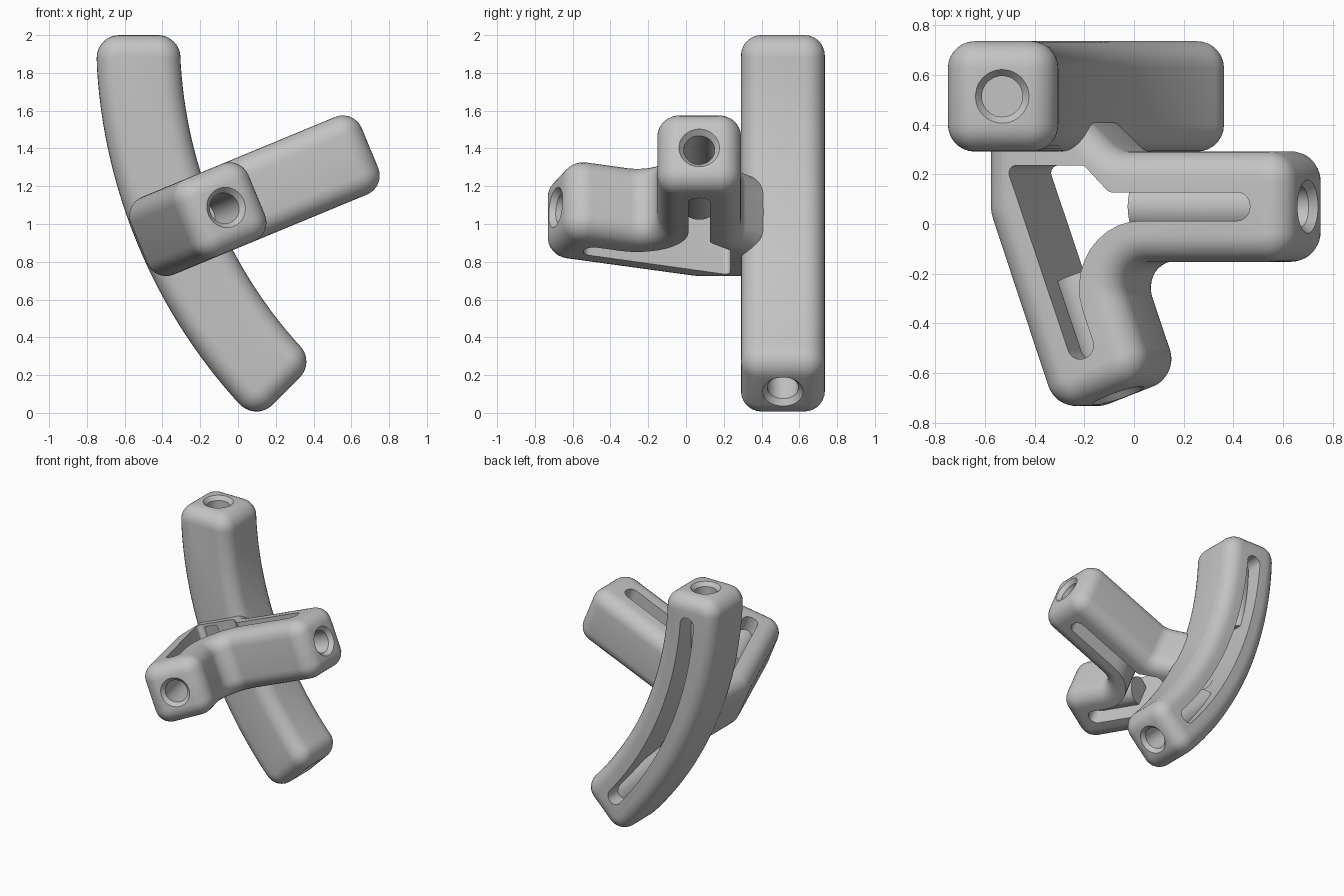
import bpy, bmesh, math
from mathutils import Vector

cube = bpy.data.objects.get("Cube")
if cube:
    bpy.data.objects.remove(cube, do_unlink=True)

HALF = 0.222      # half thickness of every bar
SLOT = 0.057      # half width of every slot
ROUND = 0.108     # edge rounding


def rounded(points, steps=10):
    """Round each (x, y, radius) corner of a polygon."""
    out = []
    for i, (x, y, r) in enumerate(points):
        c = Vector((x, y))
        if r == 0:
            out.append(c)
            continue
        a = (Vector(points[i - 1][:2]) - c).normalized()
        b = (Vector(points[(i + 1) % len(points)][:2]) - c).normalized()
        half = a.angle(b) / 2
        centre = c + (a + b).normalized() * r / math.sin(half)
        p, q = c + a * r / math.tan(half) - centre, c + b * r / math.tan(half) - centre
        turn = math.atan2(p.x * q.y - p.y * q.x, p.dot(q))
        for k in range(steps + 1):
            t = turn * k / steps
            out.append(centre + Vector((p.x * math.cos(t) - p.y * math.sin(t),
                                        p.x * math.sin(t) + p.y * math.cos(t))))
    return out


def make_object(name, bm):
    bmesh.ops.recalc_face_normals(bm, faces=bm.faces)
    mesh = bpy.data.meshes.new(name)
    bm.to_mesh(mesh)
    bm.free()
    obj = bpy.data.objects.new(name, mesh)
    bpy.context.collection.objects.link(obj)
    return obj


def skin(name, rings):
    """Join equal rings of points into a closed solid."""
    bm = bmesh.new()
    loops = [[bm.verts.new(p) for p in ring] for ring in rings]
    n = len(loops[0])
    for low, high in zip(loops, loops[1:]):
        for i in range(n):
            j = (i + 1) % n
            bm.faces.new((low[i], low[j], high[j], high[i]))
    bm.faces.new(loops[0][::-1])
    bm.faces.new(loops[-1])
    return make_object(name, bm)


def slab(name, profile, place, low, high, r=0.0, steps=7):
    """Extrude a profile, with rolled edges of radius r."""
    mitre = []
    for i, p in enumerate(profile):
        e = (p - profile[i - 1]).normalized()
        f = (profile[(i + 1) % len(profile)] - p).normalized()
        m, k = Vector((-e.y, e.x)), Vector((-f.y, f.x))
        mitre.append((m + k) / (1 + m.dot(k)))
    levels = [(0, low), (0, high)]
    if r:
        arc = [math.pi / 2 * k / steps for k in range(steps + 1)]
        bottom = [(r - r * math.sin(t), low + r - r * math.cos(t)) for t in arc]
        levels = bottom + [(d, low + high - h) for d, h in reversed(bottom)]
    return skin(name, [[place(p + m * d, h) for p, m in zip(profile, mitre)]
                       for d, h in levels])


def turned(name, start, axis, stations, sides=40):
    """Round solid from (distance, radius) stations along an axis."""
    axis = Vector(axis).normalized()
    side = axis.orthogonal().normalized()
    up = axis.cross(side)
    turns = [2 * math.pi * k / sides for k in range(sides)]
    return skin(name, [[start + axis * d + r * (side * math.cos(t) + up * math.sin(t))
                        for t in turns] for d, r in stations])


def combine(body, other, operation):
    mod = body.modifiers.new("combine", 'BOOLEAN')
    mod.object, mod.operation, mod.solver = other, operation, 'EXACT'
    graph = bpy.context.evaluated_depsgraph_get()
    mesh = bpy.data.meshes.new_from_object(body.evaluated_get(graph))
    body.modifiers.clear()
    body.data = mesh
    bpy.data.objects.remove(other, do_unlink=True)


# Two working planes: the curved bar's upright one and the tilted arm one
TILT = math.radians(22.5)
U = Vector((math.cos(TILT), 0, math.sin(TILT)))
W = Vector((-math.sin(TILT), 0, math.cos(TILT)))
HUB = Vector((-0.327, 0, 0.978))
BAR_Y, RADIUS = 0.513, 2.67
CENTRE = Vector((2.14, 2.0))


def upright(p, h):
    return Vector((p.x, BAR_Y - h, p.y))


def tilted(p, h):
    return HUB + U * p.x + Vector((0, p.y, 0)) + W * h


def arc_band(half, first, last, corner, margin):
    """Band along the bar's arc, rounded at its four corners."""
    def at(radius, deg, r=0):
        a = math.radians(deg)
        return (CENTRE.x - radius * math.cos(a), CENTRE.y - radius * math.sin(a), r)
    a, b, n = first + margin, last - margin, 28
    degs = [a + (b - a) * k / n for k in range(n + 1)]
    pts = [at(RADIUS + half, first, corner)] + [at(RADIUS + half, d) for d in degs]
    pts += [at(RADIUS + half, last, corner), at(RADIUS - half, last, corner)]
    pts += [at(RADIUS - half, d) for d in reversed(degs)] + [at(RADIUS - half, first, corner)]
    return rounded(pts)


# Short arm axis: end point, direction and sideways direction
LEAN = math.radians(20)
TIP = Vector((0.286, -0.69))
ALONG = Vector((math.sin(LEAN), -math.cos(LEAN)))
SIDE = Vector((math.cos(LEAN), math.sin(LEAN)))
ARM_Y, ARM_END = 0.07, 1.11


def beside(y, offset):
    """u of a line parallel to the short arm axis."""
    return TIP.x - math.tan(LEAN) * (y - TIP.y) + offset / math.cos(LEAN)


# Curved bar
body = slab("three_way_bracket", arc_band(HALF, 0, 45, 0.12, 3.5),
            upright, -HALF, HALF, ROUND)

# Long arm, short arm and the bend between them
low, high = ARM_Y - HALF, ARM_Y + HALF
a, b = TIP - SIDE * HALF, TIP + SIDE * HALF
outline = rounded([
    (-0.213, 0.62, 0), (-0.213, 0.046, 0.2), (a.x, a.y, 0.12), (b.x, b.y, 0.12),
    (beside(low, HALF), low, 0.105), (ARM_END, low, 0.12), (ARM_END, high, 0.12),
    (0.35, high, 0.1), (0.21, 0.42, 0.05), (0.21, 0.62, 0)])
combine(body, slab("arms", outline, tilted, -HALF, HALF, ROUND), 'UNION')

# Opening: both arm slots and the triangle between them
low, high = ARM_Y - SLOT, ARM_Y + SLOT
end = TIP - ALONG * 0.16
a, b = end - SIDE * SLOT, end + SIDE * SLOT
opening = rounded([
    (beside(0.235, -SLOT), 0.235, 0.03), (a.x, a.y, 0.055), (b.x, b.y, 0.055),
    (beside(low, SLOT), low, 0.27), (0.95, low, 0.055), (0.95, high, 0.055),
    (0.337, high, 0.04), (0.228, 0.235, 0.02)])
combine(body, slab("opening", opening, tilted, -0.4, 0.4), 'DIFFERENCE')

# Slot in the back of the curved bar, and its window into the opening
combine(body, slab("back_slot", arc_band(SLOT, 3.4, 41.6, 0.055, 2),
                   upright, -0.4, 0.11), 'DIFFERENCE')
window = [Vector(p) for p in ((-SLOT, 0.2), (SLOT, 0.2), (SLOT, 0.5), (-SLOT, 0.5))]
combine(body, slab("window", window, tilted, -0.2, 0.2), 'DIFFERENCE')

# Socket cores inside the slots, then countersunk bores in all four ends
bend = math.radians(45)
foot = CENTRE - RADIUS * Vector((math.cos(bend), math.sin(bend)))
inward = tilted(-ALONG, 0) - HUB
sockets = [
    (upright(Vector((CENTRE.x - RADIUS, CENTRE.y)), 0), Vector((0, 0, -1)), 0.7),
    (upright(foot, 0), Vector((-1, 0, 1)), 0.7),
    (tilted(Vector((ARM_END, ARM_Y)), 0), -U, 0.74),
    (tilted(TIP, 0), inward, 0.51)]
for start, axis, length in sockets:
    combine(body, turned("core", start, axis, [(0.1, 0.105), (length, 0.105)]), 'UNION')
for start, axis, length in sockets:
    stations = [(-0.02, 0.125), (0.03, 0.082), (length - 0.08, 0.082)]
    combine(body, turned("bore", start, axis, stations), 'DIFFERENCE')

# Finish
grey = bpy.data.materials.new("plain_grey")
grey.use_nodes = True
colour = (0.55, 0.55, 0.55, 1)
grey.diffuse_color = colour
grey.node_tree.nodes["Principled BSDF"].inputs["Base Color"].default_value = colour
body.data.materials.clear()
body.data.materials.append(grey)
for face in body.data.polygons:
    face.material_index = 0

bpy.ops.object.select_all(action='DESELECT')
body.select_set(True)
bpy.context.view_layer.objects.active = body
bpy.ops.object.shade_smooth_by_angle(angle=math.radians(30))
